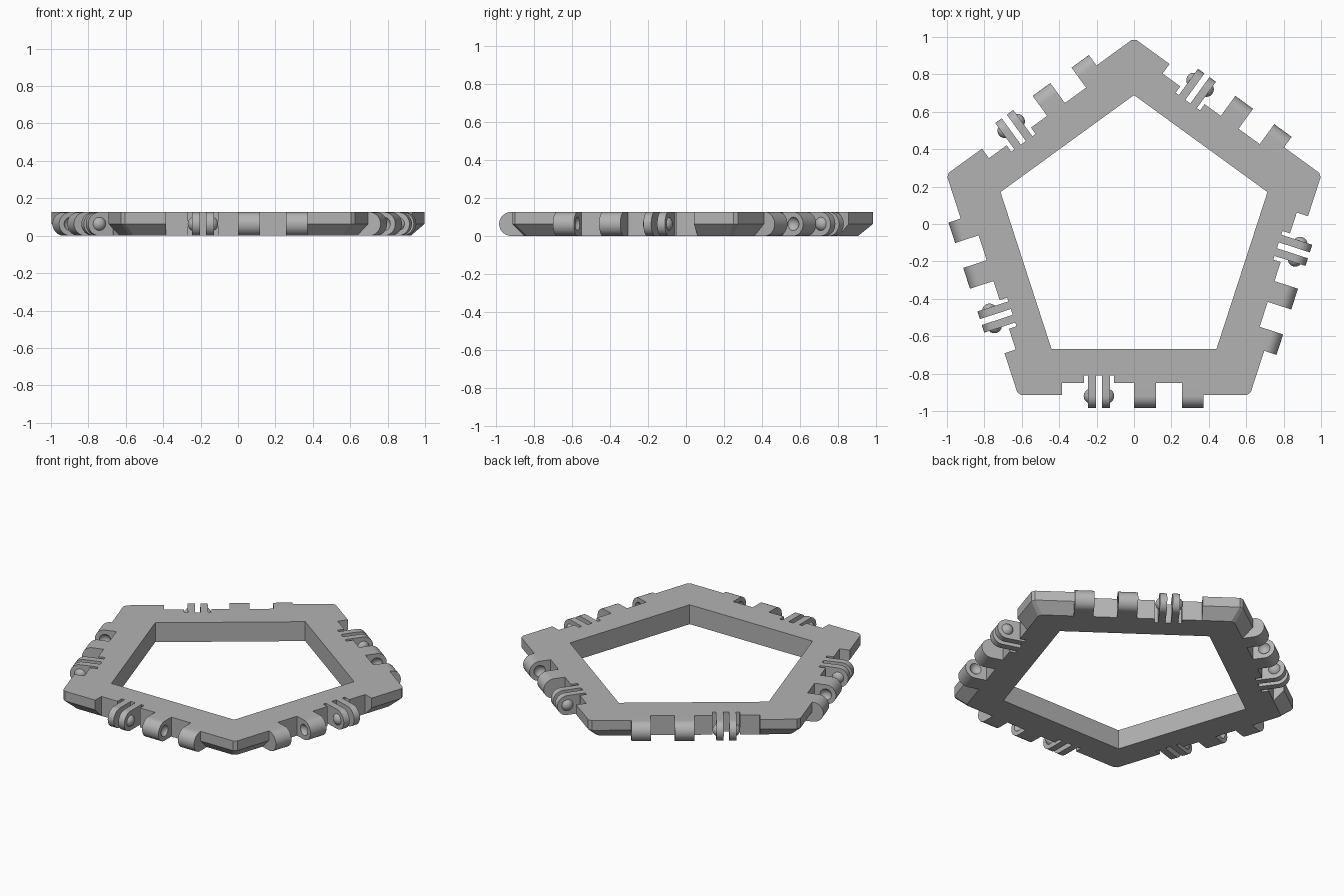
import bpy, bmesh, math
from mathutils import Matrix, Vector

if "Cube" in bpy.data.objects:
    bpy.data.objects.remove(bpy.data.objects["Cube"])

H = 0.126           # frame height
MID = H / 2         # where the lower chamfer starts, also hinge axis height
INNER, WALL, LIP = 0.607, 0.79, 0.853   # apothems
AXIS = 0.859        # hinge axis distance from centre
CENTRE_Y = -0.061
DIMPLE_R, DIMPLE_OFF = 0.04, 0.018

grey = bpy.data.materials.new("plain_grey")
grey.use_nodes = True
grey.diffuse_color = (0.45, 0.45, 0.45, 1)
grey.node_tree.nodes["Principled BSDF"].inputs["Base Color"].default_value = (0.45, 0.45, 0.45, 1)


def side_matrix(i):
    """Local frame of a side: x along it, -y outward. The front side is mirrored."""
    m = Matrix.Translation((0, CENTRE_Y, 0)) @ Matrix.Rotation(math.radians(72 * i), 4, 'Z')
    return m if i == 0 else m @ Matrix.Scale(-1, 4, (1, 0, 0))


def add_object(name, bm):
    bmesh.ops.recalc_face_normals(bm, faces=bm.faces)
    me = bpy.data.meshes.new(name)
    bm.to_mesh(me)
    bm.free()
    me.materials.append(grey)
    ob = bpy.data.objects.new(name, me)
    bpy.context.collection.objects.link(ob)
    return ob


def loft(bm, rings):
    """Closed solid through rings of equal point count."""
    vs = [[bm.verts.new(p) for p in r] for r in rings]
    n = len(vs[0])
    for a, b in zip(vs, vs[1:]):
        for k in range(n):
            bm.faces.new((a[k], a[(k + 1) % n], b[(k + 1) % n], b[k]))
    bm.faces.new(vs[0][::-1])
    bm.faces.new(vs[-1])


def pentagon(apothem, z, cut):
    """Pentagon ring, its corners clipped by the length cut."""
    half = apothem * math.tan(math.pi / 5) - cut
    pts = []
    for i in range(5):
        m = Matrix.Translation((0, CENTRE_Y, 0)) @ Matrix.Rotation(math.radians(72 * i), 4, 'Z')
        ends = (-half, half) if cut else (half,)
        pts += [m @ Vector((t, -apothem, z)) for t in ends]
    return pts


def ball(bm, m, x):
    bmesh.ops.create_uvsphere(bm, u_segments=32, v_segments=16, radius=DIMPLE_R,
                              matrix=m @ Matrix.Translation((x, -AXIS, MID))
                              @ Matrix.Rotation(math.pi / 2, 4, 'Y'))


def knuckle(bm, m, x0, x1):
    """Round-nosed hinge leaf spanning x0 to x1."""
    prof = [(-WALL, H)]
    for k in range(25):
        a = math.pi / 2 + math.pi * k / 24
        prof.append((-AXIS + MID * math.cos(a), MID + MID * math.sin(a)))
    prof.append((-WALL, 0))
    loft(bm, [[m @ Vector((x, y, z)) for y, z in prof] for x in (x0, x1)])


def carve(ob, cutter_bm):
    cutter = add_object("cutter", cutter_bm)
    cutter.hide_render = True
    mod = ob.modifiers.new("carve", 'BOOLEAN')
    mod.operation, mod.solver, mod.object = 'DIFFERENCE', 'EXACT', cutter
    bpy.context.view_layer.objects.active = ob
    bpy.ops.object.modifier_apply(modifier=mod.name)
    bpy.data.objects.remove(cutter)


def smooth(ob):
    bpy.ops.object.select_all(action='DESELECT')
    ob.select_set(True)
    bpy.context.view_layer.objects.active = ob
    bpy.ops.object.shade_smooth_by_angle(angle=math.radians(30))


# Pentagonal frame with a chamfered lower rim
bm = bmesh.new()
loft(bm, [pentagon(WALL, 0, 0.016), pentagon(LIP, MID, 0.016), pentagon(LIP, H, 0.016)])
frame = add_object("pentagon_frame", bm)

# Central opening, rim notches and the slots that free the clips
NOTCH = (-0.385, 0.372)
SLOTS = ((-0.268, -0.247), (-0.204, -0.171), (-0.128, -0.107))
SLOT_END = 0.748
bm = bmesh.new()
loft(bm, [pentagon(INNER, z, 0) for z in (-0.1, 0.3)])
for i in range(5):
    comb = [(NOTCH[0], -1.1), (NOTCH[0], -WALL)]
    for a, b in SLOTS:
        comb += [(a, -WALL), (a, -SLOT_END), (b, -SLOT_END), (b, -WALL)]
    comb += [(NOTCH[1], -WALL), (NOTCH[1], -1.1)]
    m = side_matrix(i)
    loft(bm, [[m @ Vector((x, y, z)) for x, y in comb] for z in (-0.1, 0.3)])
carve(frame, bm)

# Hinge knuckles with facing dimples, and springy clips with domed bumps
KNUCKLES = ((0.0, 0.117), (0.257, 0.372))
PRONGS = ((SLOTS[0][1], SLOTS[1][0]), (SLOTS[1][1], SLOTS[2][0]))
SIDES = ("front", "front_left", "back_left", "back_right", "front_right")
for i, side in enumerate(SIDES):
    m = side_matrix(i)
    bm, cut = bmesh.new(), bmesh.new()
    for x0, x1 in KNUCKLES:
        knuckle(bm, m, x0, x1)
    ball(cut, m, KNUCKLES[0][1] + DIMPLE_OFF)
    ball(cut, m, KNUCKLES[1][0] - DIMPLE_OFF)
    ob = add_object(side + "_knuckles", bm)
    carve(ob, cut)
    smooth(ob)

    bm = bmesh.new()
    for x0, x1 in PRONGS:
        knuckle(bm, m, x0, x1)
    for x, sign in ((PRONGS[0][0] + DIMPLE_OFF, -1), (PRONGS[1][1] - DIMPLE_OFF, 1)):
        dome = bmesh.new()
        ball(dome, m, x)
        face_x = x + sign * DIMPLE_OFF
        normal = m.to_3x3() @ Vector((sign, 0, 0))
        bmesh.ops.bisect_plane(dome, geom=dome.verts[:] + dome.edges[:] + dome.faces[:],
                               plane_co=m @ Vector((face_x - sign * 0.002, 0, 0)),
                               plane_no=normal, clear_inner=True)
        bmesh.ops.holes_fill(dome, edges=dome.edges)
        tmp = bpy.data.meshes.new("dome")
        dome.to_mesh(tmp)
        dome.free()
        bm.from_mesh(tmp)
        bpy.data.meshes.remove(tmp)
    smooth(add_object(side + "_clip", bm))
